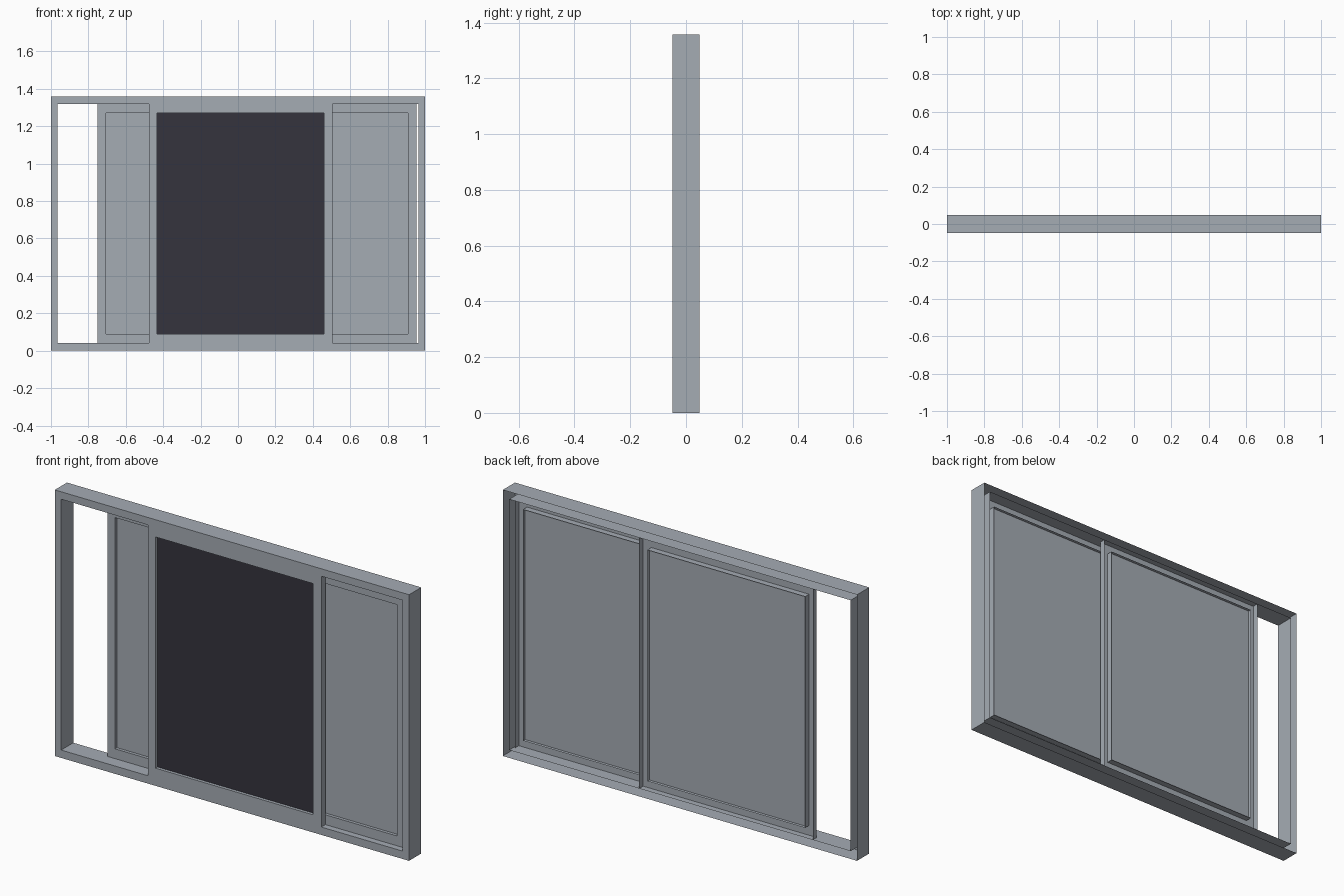
import bpy, bmesh

if "Cube" in bpy.data.objects:
    bpy.data.objects.remove(bpy.data.objects["Cube"])


def material(name, rgb):
    m = bpy.data.materials.new(name)
    m.diffuse_color = (*rgb, 1)
    m.use_nodes = True
    m.node_tree.nodes["Principled BSDF"].inputs["Base Color"].default_value = m.diffuse_color
    return m


metal = material("grey_aluminium", (0.376, 0.412, 0.457))
glass = material("grey_pane", (0.376, 0.412, 0.457))
screen = material("dark_screen", (0.036, 0.034, 0.048))


def finish(name, bm, mat):
    me = bpy.data.meshes.new(name)
    bm.to_mesh(me)
    bm.free()
    me.materials.append(mat)
    ob = bpy.data.objects.new(name, me)
    bpy.context.collection.objects.link(ob)
    return ob


def loop(bm, rect, y):
    x0, x1, z0, z1 = rect
    return [bm.verts.new((x, y, z)) for x, z in ((x0, z0), (x1, z0), (x1, z1), (x0, z1))]


def channel_ring(name, outer, inner, y0, y1):
    """Rectangular ring with a front face and walls, open at the back."""
    bm = bmesh.new()
    loops = [loop(bm, outer, y1), loop(bm, outer, y0), loop(bm, inner, y0), loop(bm, inner, y1)]
    for a, b in zip(loops, loops[1:]):
        for i in range(4):
            j = (i + 1) % 4
            bm.faces.new((a[i], a[j], b[j], b[i]))
    bm.normal_update()
    # make the ring's front face look towards -y
    if bm.faces[:][4].normal.y > 0 if not bm.faces.ensure_lookup_table() else False:
        bmesh.ops.reverse_faces(bm, faces=bm.faces[:])
    return finish(name, bm, metal)


def panel(name, rect, y, mat):
    bm = bmesh.new()
    bm.faces.new(loop(bm, rect, y))
    return finish(name, bm, mat)


# outer frame
channel_ring("outer_frame", (-1, 1, 0, 1.358), (-0.964, 0.964, 0.04, 1.32), -0.049, 0.049)

# three sliding leaves on parallel tracks: screen in front, two panes behind
W = 0.98
for name, x0, y0, mat in (("screen", -0.475, -0.049, screen),
                          ("right_pane", -0.025, -0.016, glass),
                          ("left_pane", -0.75, 0.017, glass)):
    x1 = x0 + W
    inner = (x0 + 0.043, x1 - 0.046, 0.09, 1.27)
    channel_ring(name + "_sash", (x0, x1, 0.04, 1.32), inner, y0, y0 + 0.032)
    panel(name + "_panel", inner, y0 + 0.016, mat)
